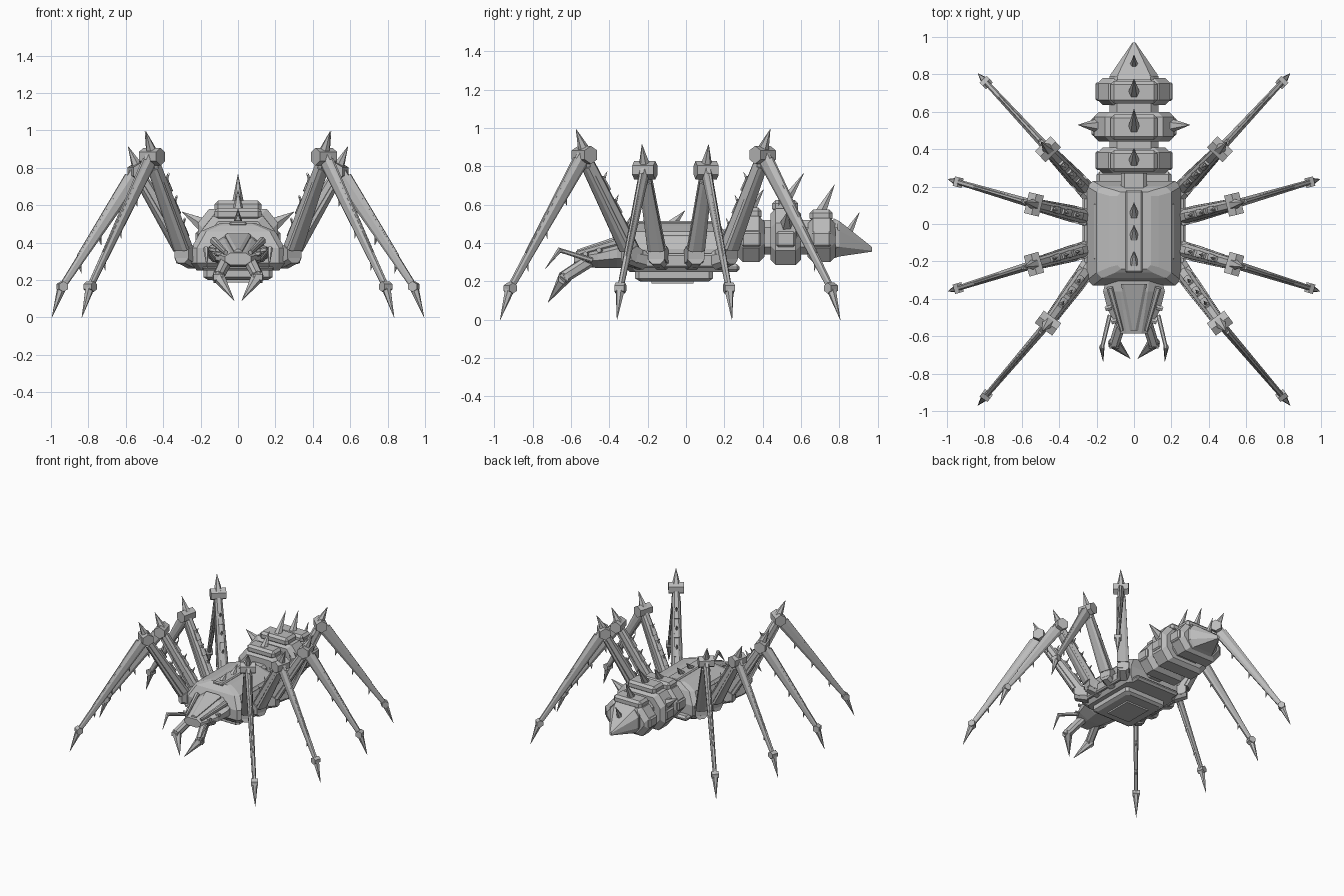
import bpy, bmesh, math
from mathutils import Vector as V

if "Cube" in bpy.data.objects:
    bpy.data.objects.remove(bpy.data.objects["Cube"])

grey = bpy.data.materials.new("stone_grey")
grey.diffuse_color = (0.5, 0.5, 0.5, 1)
grey.use_nodes = True
grey.node_tree.nodes["Principled BSDF"].inputs["Base Color"].default_value = grey.diffuse_color
Z = V((0, 0, 1))


def loft(name, rings):
    """Skin a list of equal-length rings and cap both ends."""
    bm = bmesh.new()
    vs = [[bm.verts.new(p) for p in r] for r in rings]
    n = len(rings[0])
    for a, b in zip(vs, vs[1:]):
        for i in range(n):
            bm.faces.new((a[i], a[(i + 1) % n], b[(i + 1) % n], b[i]))
    bm.faces.new(vs[0])
    bm.faces.new(vs[-1])
    bmesh.ops.remove_doubles(bm, verts=bm.verts, dist=0.0005)
    bmesh.ops.recalc_face_normals(bm, faces=bm.faces)
    me = bpy.data.meshes.new(name)
    bm.to_mesh(me)
    bm.free()
    me.materials.append(grey)
    ob = bpy.data.objects.new(name, me)
    bpy.context.collection.objects.link(ob)
    return ob


def frame(p0, p1):
    """Direction, sideways and upper normals of a limb."""
    d = (p1 - p0).normalized()
    s = d.cross(Z)
    s = s.normalized() if s.length > 0.01 else V((1, 0, 0))
    return d, s, s.cross(d)


def beam(name, p0, p1, w0, d0, w1, d1, cut=0.25):
    """Tapered bar with chamfered corners; w is sideways, d is depth."""
    p0, p1 = V(p0), V(p1)
    _, s, n = frame(p0, p1)
    k = 0.5 - cut
    shape = [(.5, k), (k, .5), (-k, .5), (-.5, k), (-.5, -k), (-k, -.5), (k, -.5), (.5, -k)]
    return loft(name, [[p + s * a * w + n * b * d for a, b in shape]
                       for p, w, d in ((p0, w0, d0), (p1, w1, d1))])


def spike(name, base, tip, r, sides=6):
    base, tip = V(base), V(tip)
    _, s, n = frame(base, tip)
    ang = [2 * math.pi * i / sides for i in range(sides)]
    return loft(name, [[p + (s * math.cos(a) + n * math.sin(a)) * q for a in ang]
                       for p, q in ((base, r), (tip, 0.001))])


def hub(name, c, axis, r, length):
    """Six-sided joint cylinder."""
    t = axis.cross(Z).normalized()
    ang = [math.pi / 6 + math.pi / 3 * i for i in range(6)]
    return loft(name, [[c + axis * e + (t * math.cos(a) + Z * math.sin(a)) * r for a in ang]
                       for e in (-length / 2, length / 2)])


def slab(name, x, y, z, bevel=0.0):
    """Box from ranges."""
    ob = loft(name, [[(x[0], y[0], h), (x[1], y[0], h), (x[1], y[1], h), (x[0], y[1], h)] for h in z])
    if bevel:
        m = ob.modifiers.new("bevel", 'BEVEL')
        m.width, m.segments = bevel, 1
    return ob


def oct_ring(y, w, z0, z1, cx, cz):
    return [(w, y, z0 + cz), (w, y, z1 - cz), (w - cx, y, z1), (cx - w, y, z1),
            (-w, y, z1 - cz), (-w, y, z0 + cz), (cx - w, y, z0), (w - cx, y, z0)]


def rect_ring(w, y0, y1, z, c):
    return [(w, y0 + c, z), (w, y1 - c, z), (w - c, y1, z), (c - w, y1, z),
            (-w, y1 - c, z), (-w, y0 + c, z), (c - w, y0, z), (w - c, y0, z)]


# Thorax shell, keel and spine
loft("thorax", [rect_ring(w, a, b, z, c) for w, a, b, z, c in (
    (.22, -.29, .21, .25, .03), (.25, -.33, .23, .29, .03), (.25, -.33, .23, .37, .03),
    (.20, -.29, .20, .46, .03), (.13, -.26, .18, .49, .03), (.09, -.24, .17, .505, .02))])
loft("keel", [rect_ring(w, a, b, z, .02) for w, a, b, z in (
    (.16, -.24, .12, .20), (.185, -.265, .14, .215), (.185, -.265, .14, .26))])
slab("keel_plate", (-.10, .10), (-.18, .04), (.188, .202))
slab("belly_rail", (-.20, .20), (-.31, .28), (.25, .29), .015)
slab("spine_strip", (-.045, .045), (-.26, .18), (.49, .515), .008)
for y, h in ((.05, .58), (-.07, .57), (-.21, .55)):
    spike("thorax_spike", (0, y, .50), (0, y + .065, h), .028)
for sx in (1, -1):
    slab("side_rail", sorted((sx * .24, sx * .275)), (-.28, .20), (.27, .345), .01)
    slab("shoulder_panel", sorted((sx * .14, sx * .215)), (-.2, .12), (.40, .455), .015)

# Abdomen core, ringed segments and tail
loft("waist", [oct_ring(y, .07, .33, .47, .02, .02) for y in (.18, .30)])
loft("abdomen_core", [oct_ring(y, .13, .34, .52, .04, .04) for y in (.30, .79)])
for y0, y1, w, z0, z1, tip in ((.27, .41, .195, .30, .54, (.405, .68)),
                               (.44, .60, .215, .285, .58, (.615, .765)),
                               (.635, .78, .195, .30, .53, (.775, .705))):
    e = .028
    loft("abdomen_segment", [oct_ring(y, w - g, z0 + g, z1 - g, .06, .075)
                             for y, g in ((y0, e), (y0 + e, 0), (y1 - e, 0), (y1, e))])
    slab("segment_cap", (-.125, .125), (y0 + .01, y1 - .015), (z1 - .02, z1 + .045), .018)
    m = (y0 + y1) / 2
    spike("abdomen_spike", (0, m - .005, z1 + .03), (0, tip[0], tip[1]), .032)
    for sx in (1, -1):
        slab("segment_side_plate", sorted((sx * (w - .05), sx * (w + .012))),
             (m - .05, m + .05), (.38, .46), .01)
for sx in (1, -1):
    spike("flank_spike", (sx * .18, .525, .49), (sx * .30, .53, .565), .045)
loft("tail", [oct_ring(.77, .13, .32, .53, .04, .05), oct_ring(.80, .125, .33, .515, .04, .05),
              oct_ring(.97, .008, .355, .38, .003, .005)])
spike("tail_spike", (0, .845, .45), (0, .905, .56), .025)

# Head wedge with raised crest and brows
loft("head", [oct_ring(y, w, z0, z1, c, h) for y, w, z0, z1, c, h in (
    (-.30, .15, .27, .43, .07, .05), (-.36, .165, .27, .42, .09, .05),
    (-.46, .14, .27, .385, .08, .04), (-.585, .07, .28, .345, .03, .02))])
loft("head_crest", [oct_ring(y, w, z - .05, z, .015, .01) for y, w, z in (
    (-.32, .07, .45), (-.57, .022, .365))])
for sx in (1, -1):
    beam("brow", (sx * .13, -.34, .41), (sx * .065, -.57, .345), .035, .04, .02, .025)
    for x, y, z in ((.137, -.45, .36), (.105, -.52, .34)):
        hub("eye", V((sx * x, y, z)), V((sx, -.3, .2)).normalized(), .014, .035)
    # Fangs
    beam("fang_base", (sx * .06, -.50, .31), (sx * .105, -.64, .22), .06, .065, .055, .06)
    hub("fang_joint", V((sx * .105, -.64, .215)), V((sx, 0, 0)), .03, .05)
    spike("fang_tip", (sx * .11, -.63, .225), (sx * .02, -.72, .09), .037)
    # Feelers
    beam("feeler_base", (sx * .13, -.49, .31), (sx * .172, -.665, .365), .024, .026, .02, .022)
    spike("feeler_tip", (sx * .172, -.655, .37), (sx * .165, -.735, .265), .015)

# Legs: root, knee, ankle and foot, mirrored left and right
legs = [((.27, -.27, .34), (.46, -.53, .86), (.835, -.97)),
        ((.27, -.14, .34), (.535, -.215, .78), (.995, -.36)),
        ((.27, .04, .34), (.535, .105, .78), (.995, .24)),
        ((.27, .20, .34), (.46, .40, .86), (.835, .805))]
for root, knee, foot in legs:
    for sx in (1, -1):
        r, k, f = (V((sx * p[0], p[1], p[2] if len(p) > 2 else 0)) for p in (root, knee, foot))
        u = V((k.x - r.x, k.y - r.y, 0)).normalized()
        side = u.cross(Z)
        ankle = k.lerp(V((f.x, f.y, 0)), .88)
        ankle.z = .165
        # Hip
        beam("hip", r - u * .05 - Z * .03, r + u * .05 - Z * .01, .10, .10, .085, .08)
        hub("hip_joint", r + u * .015, side, .045, .09)
        # Upper leg with plating and thorns on the upper side
        d, s, n = frame(r, k)
        beam("upper_leg", r, k, .075, .075, .055, .055)
        beam("upper_leg_armour", r + d * .05 - n * .035, k - d * .06 - n * .025,
             .09, .04, .065, .03)
        for t in (.22, .45, .68):
            c = r.lerp(k, t) + n * .035
            beam("upper_leg_plate", c - d * .04, c + d * .04, .04, .022, .03, .018)
            spike("upper_leg_thorn", c + d * .02, c + d * .045 + n * .045, .012, 4)
        # Knee
        hub("knee", k, side, .047, .115)
        spike("knee_spike", k + Z * .02, k + u * .055 + Z * .135, .033)
        # Lower leg with thorns on the underside
        d, s, n = frame(k, ankle)
        beam("lower_leg", k, ankle, .045, .08, .028, .034)
        beam("lower_leg_ridge", k + d * .05 + n * .02, k.lerp(ankle, .75) + n * .01,
             .026, .06, .016, .034)
        for t in (.3, .55, .8):
            c = k.lerp(ankle, t) - n * (.034 - .022 * t)
            spike("lower_leg_thorn", c, c + d * .03 - n * .032, .011, 4)
        # Foot
        hub("ankle", ankle, side, .028, .052)
        spike("foot_claw", ankle, f, .026)
